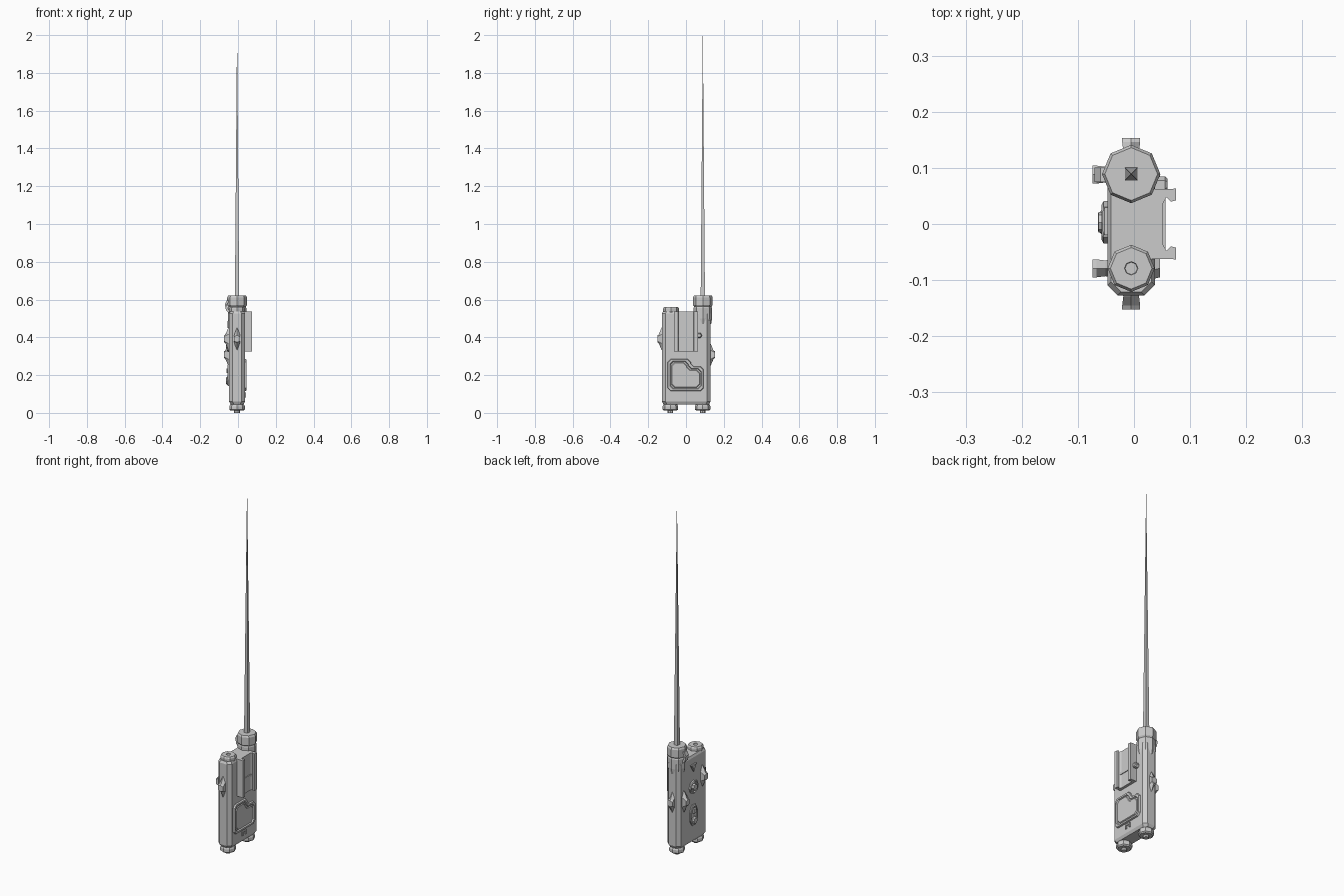
import bpy, bmesh
from math import pi, cos, sin
from mathutils import Vector

if "Cube" in bpy.data.objects:
    bpy.data.objects.remove(bpy.data.objects["Cube"])

CX = -0.005               # x of both columns
FY, BY = -0.079, 0.088    # y of front and back columns
AX = {'z': lambda u, v, w: (u, v, w),
      'x': lambda u, v, w: (w, u, v),
      'y': lambda u, v, w: (u, w, v)}


def loft(name, rings, axis='z', origin=(0, 0, 0)):
    """Skin a stack of equal-length outlines; rings = [(points, level)]."""
    bm = bmesh.new()
    loops = []
    for pts, w in rings:
        loops.append([bm.verts.new(Vector(AX[axis](u, v, w)) + Vector(origin)) for u, v in pts])
    n = len(loops[0])
    for a, b in zip(loops, loops[1:]):
        for i in range(n):
            j = (i + 1) % n
            bm.faces.new((a[i], a[j], b[j], b[i]))
    bm.faces.new(loops[0][::-1])
    bm.faces.new(loops[-1])
    bmesh.ops.recalc_face_normals(bm, faces=bm.faces)
    me = bpy.data.meshes.new(name)
    bm.to_mesh(me)
    bm.free()
    ob = bpy.data.objects.new(name, me)
    bpy.context.collection.objects.link(ob)
    return ob


def ngon(r, n=8, turn=0.0, sv=1.0):
    return [(r * cos(turn + 2 * pi * i / n), sv * r * sin(turn + 2 * pi * i / n)) for i in range(n)]


def turned(name, prof, origin, axis='z', n=8, turn=0.0, sv=1.0):
    """Faceted turned part from (radius, level) pairs."""
    return loft(name, [(ngon(r, n, turn, sv), w) for r, w in prof], axis, origin)


def rect(u0, u1, v0, v1):
    return [(u0, v0), (u1, v0), (u1, v1), (u0, v1)]


def box(name, x, y, z):
    return loft(name, [(rect(*x, *y), z[0]), (rect(*x, *y), z[1])])


def outline(inset):
    c = 0.018
    x0, x1, y0, y1 = -0.047 + inset, 0.037 - inset, -0.127 + inset, 0.13 - inset
    return [(x0 + c, y0), (x1 - c, y0), (x1, y0 + c), (x1, y1 - c),
            (x1 - c, y1), (x0 + c, y1), (x0, y1 - c), (x0, y0 + c)]


# main casing with chamfered ends
loft("casing", [(outline(0.008), 0.045), (outline(0), 0.06), (outline(0), 0.525), (outline(0.006), 0.537)])

# front cap with a recessed centre
turned("front_cap", [(0.038, 0.53), (0.042, 0.538), (0.042, 0.552), (0.037, 0.56),
                     (0.012, 0.56), (0.011, 0.555)], (CX, FY, 0))

# antenna collar and whip
turned("antenna_collar", [(0.044, 0.47), (0.049, 0.5), (0.049, 0.555), (0.046, 0.562),
                          (0.052, 0.57), (0.052, 0.612), (0.047, 0.622)], (CX, BY + 0.001, 0))
turned("antenna", [(0.016, 0.615), (0.0004, 2.0)], (CX, BY + 0.001, 0), n=4, turn=pi / 4)

# screw feet
for tag, y in (("front", FY - 0.004), ("back", BY)):
    turned(tag + "_foot", [(0.030, 0.05), (0.036, 0.045), (0.041, 0.035), (0.041, 0.018),
                           (0.034, 0.012), (0.015, 0.012), (0.015, 0.0)], (CX, y, 0))


# pointed studs: long flat base rising to a small square boss
def stud(name, axis, across, level, z, sign):
    def hexa(w, tip, h):
        return [(across - w, z - h), (across, z - tip), (across + w, z - h),
                (across + w, z + h), (across, z + tip), (across - w, z + h)]
    loft(name, [(hexa(0.016, 0.064, 0.03), level - sign * 0.006), (hexa(0.014, 0.06, 0.024), level + sign * 0.004),
                (hexa(0.016, 0.022, 0.016), level + sign * 0.02),
                (hexa(0.016, 0.018, 0.012), level + sign * 0.027)], axis)


stud("front_stud", 'y', CX, -0.125, 0.392, -1)
stud("back_stud", 'y', CX, 0.126, 0.308, 1)
stud("left_front_stud", 'x', FY, -0.047, 0.392, -1)
stud("left_back_stud", 'x', BY, -0.047, 0.308, -1)

# controls on the left face
turned("upper_dial", [(0.028, -0.045), (0.028, -0.053), (0.02, -0.056)], (0, 0.005, 0.475), 'x', n=3, turn=-pi / 2)
turned("middle_dial", [(0.038, -0.045), (0.038, -0.054), (0.031, -0.058), (0.027, -0.051)],
       (0, 0.003, 0.36), 'x')
turned("middle_knob", [(0.02, -0.045), (0.018, -0.063)], (0, 0.003, 0.36), 'x')
turned("lower_plate", [(0.036, -0.045), (0.036, -0.053), (0.03, -0.056), (0.026, -0.051)],
       (0, 0.003, 0.2), 'x', turn=pi / 8, sv=1.75)
turned("lower_knob", [(0.022, -0.045), (0.022, -0.057), (0.016, -0.064)], (0, 0.003, 0.17), 'x')
box("lower_switch", (-0.06, -0.045), (-0.009, 0.015), (0.212, 0.236))

# latch arm at the collar
loft("collar_latch", [([(-0.045, 0.6), (-0.06, 0.595), (-0.07, 0.575), (-0.064, 0.545), (-0.045, 0.525),
                        (-0.045, 0.54), (-0.056, 0.555), (-0.058, 0.575), (-0.053, 0.585), (-0.045, 0.588)], w)
                      for w in (0.075, 0.101)], 'y')

# mounting rail on the right face: back plate, two hooked rails, cross pin
box("rail_plate", (0.03, 0.052), (-0.062, 0.062), (0.325, 0.537))
hook = [(0.048, 0.062), (0.048, 0.03), (0.058, 0.048), (0.066, 0.04), (0.075, 0.042), (0.075, 0.063)]
for tag, s in (("front", -1), ("back", 1)):
    pts = [(x, s * y) for x, y in hook]
    loft(tag + "_rail", [(pts, 0.325), (pts, 0.537)])
box("cross_bar", (0.05, 0.056), (-0.058, 0.062), (0.402, 0.416))
turned("pin_head", [(0.015, 0.035), (0.015, 0.055), (0.01, 0.06)], (0, 0.07, 0.41), 'x', n=6)


# notched compartment door on the right face
def door(i):
    a, b, c, d = -0.098 + i, 0.094 - i, 0.115 + i, 0.286 - i
    p, q, k = 0.026 - i, 0.247 - i, 0.016
    return [(a + k, c), (b - k, c), (b, c + k), (b, q - k), (b - k, q), (p + k, q),
            (p, q + k), (p, d - k), (p - k, d), (a + k, d), (a, d - k), (a, c + k)]


loft("compartment_door", [(door(0), 0.034), (door(0.003), 0.046), (door(0.012), 0.046), (door(0.015), 0.039),
                          (door(0.02), 0.039), (door(0.023), 0.043)], 'x')

# small latch lug beneath the door
loft("door_lug", [([(-0.02, 0.082), (-0.012, 0.082), (-0.012, 0.099), (0.009, 0.099), (0.009, 0.082),
                    (0.017, 0.082), (0.017, 0.107), (-0.02, 0.107)], w) for w in (0.034, 0.043)], 'x')
